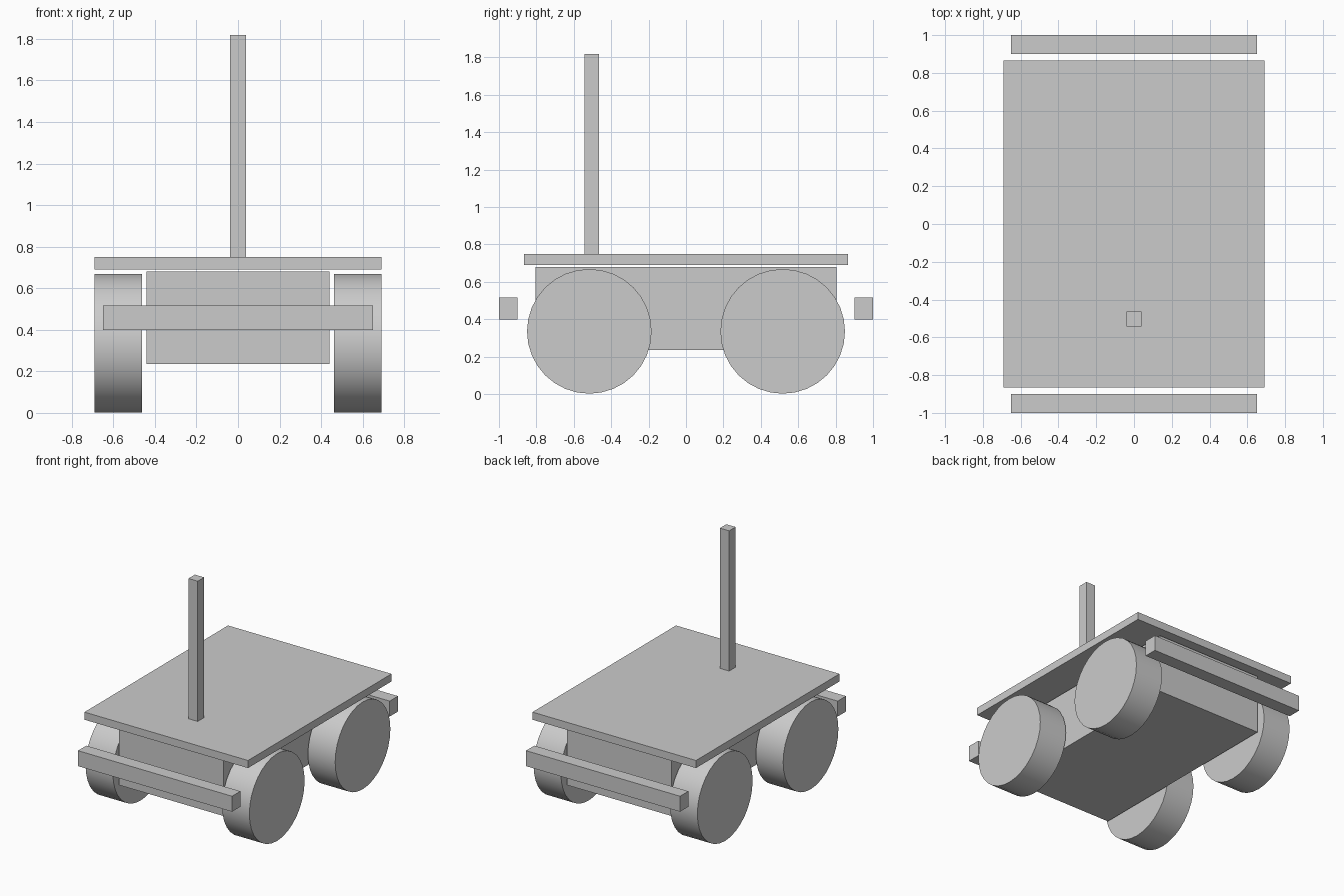
import bpy
import math

cube = bpy.data.objects.get("Cube")
if cube:
    bpy.data.objects.remove(cube, do_unlink=True)

# Single plain grey finish
GREY = (0.6, 0.6, 0.6, 1.0)
grey = bpy.data.materials.new("plain_grey")
grey.use_nodes = True
grey.diffuse_color = GREY
grey.node_tree.nodes["Principled BSDF"].inputs["Base Color"].default_value = GREY


def finish(obj, name):
    obj.name = name
    obj.data.name = name
    obj.data.materials.append(grey)
    return obj


def box(name, centre, size):
    bpy.ops.mesh.primitive_cube_add(size=1, location=centre)
    obj = bpy.context.object
    obj.scale = size
    bpy.ops.object.transform_apply(location=False, rotation=False, scale=True)
    return finish(obj, name)


def wheel(name, x, y, radius=0.333, width=0.23):
    bpy.ops.mesh.primitive_cylinder_add(
        vertices=32, radius=radius, depth=width,
        location=(x, y, radius + 0.002), rotation=(0, math.pi / 2, 0))
    obj = bpy.context.object
    bpy.ops.object.transform_apply(location=False, rotation=True, scale=False)
    bpy.ops.object.shade_smooth_by_angle(angle=math.radians(30))
    return finish(obj, name)


# Chassis, deck and mast
box("chassis", (0, 0, 0.458), (0.88, 1.61, 0.444))
box("deck", (0, 0, 0.72), (1.38, 1.73, 0.058))
box("mast", (0, -0.503, 1.284), (0.078, 0.077, 1.07))

# Bumpers and wheels at both ends
for end, sign in (("front", -1), ("rear", 1)):
    box(end + "_bumper", (0, sign * 0.95, 0.458), (1.30, 0.10, 0.118))
    for side, direction in (("right", -1), ("left", 1)):
        wheel(f"{end}_{side}_wheel", direction * 0.576, sign * 0.517)
